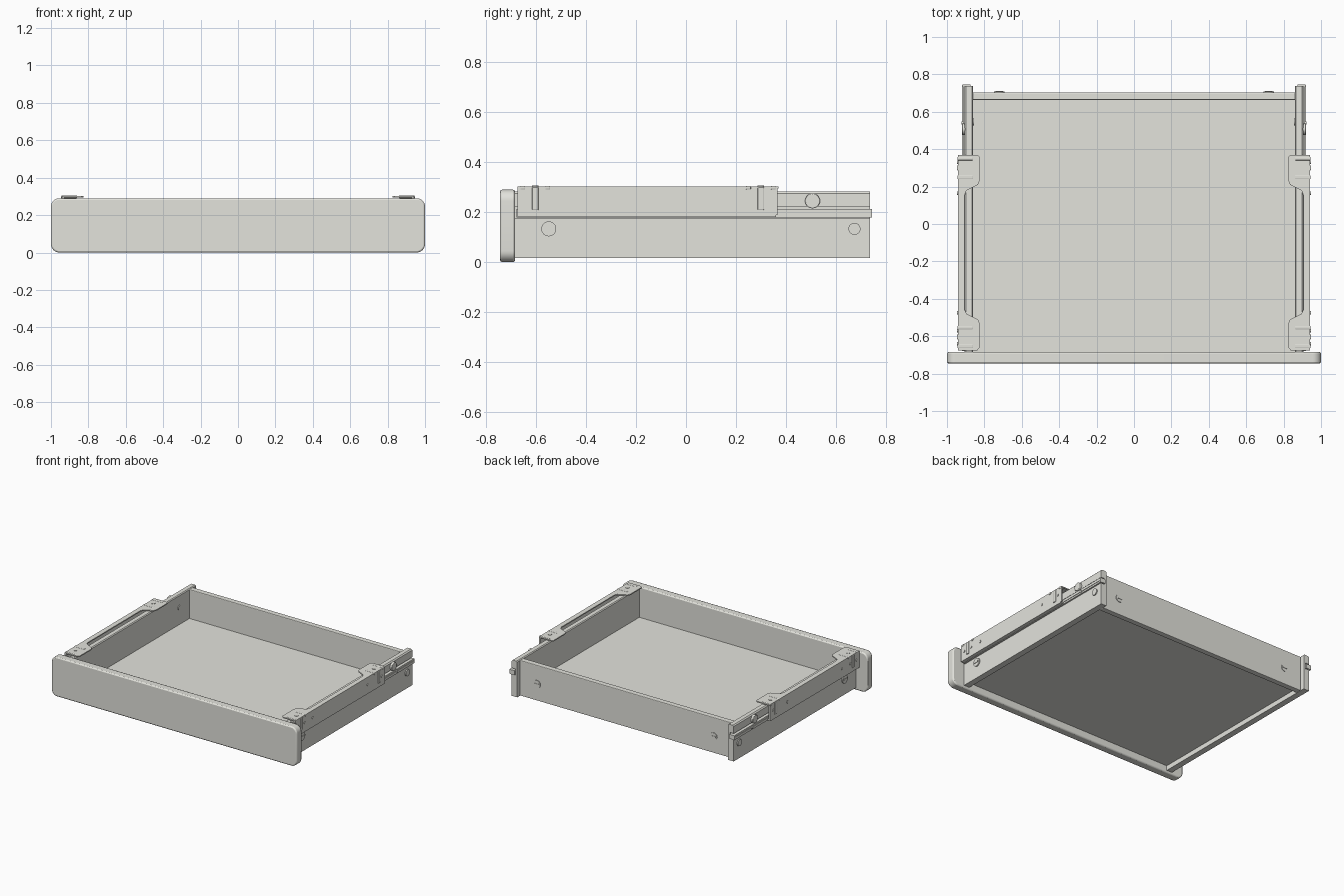
import bpy, bmesh, math
from mathutils import Matrix, Vector

if "Cube" in bpy.data.objects:
    bpy.data.objects.remove(bpy.data.objects["Cube"])

# single painted finish
mat = bpy.data.materials.new("warm_grey")
mat.use_nodes = True
colour = (0.77, 0.77, 0.72, 1)
mat.diffuse_color = colour
mat.node_tree.nodes["Principled BSDF"].inputs["Base Color"].default_value = colour


def finish(name, bm, bevel=0, segments=2, smooth=False):
    bmesh.ops.recalc_face_normals(bm, faces=bm.faces)
    mesh = bpy.data.meshes.new(name)
    bm.to_mesh(mesh)
    bm.free()
    mesh.materials.append(mat)
    ob = bpy.data.objects.new(name, mesh)
    bpy.context.collection.objects.link(ob)
    if bevel:
        mod = ob.modifiers.new("edge", "BEVEL")
        mod.width, mod.segments = bevel, segments
        mod.limit_method, mod.angle_limit = "ANGLE", math.radians(40)
    if smooth:
        bpy.ops.object.select_all(action="DESELECT")
        ob.select_set(True)
        bpy.context.view_layer.objects.active = ob
        bpy.ops.object.shade_smooth_by_angle()
    return ob


def box(name, x, y, z, bevel=0):
    bm = bmesh.new()
    bmesh.ops.create_cube(bm, size=1)
    for v in bm.verts:
        v.co = [(a[0] + a[1]) / 2 + c * (a[1] - a[0]) for a, c in zip((x, y, z), v.co)]
    return finish(name, bm, bevel)


def prism(name, points, axis, start, end, bevel=0, smooth=False):
    """Extrude a closed 2D outline along an axis (outline uses the other two)."""
    bm = bmesh.new()

    def place(p):
        c = list(p)
        c.insert("xyz".index(axis), start)
        return bm.verts.new(c)
    face = bm.faces.new([place(p) for p in points])
    new = bmesh.ops.extrude_face_region(bm, geom=[face])["geom"]
    shift = Vector([end - start if a == axis else 0 for a in "xyz"])
    bmesh.ops.translate(bm, vec=shift, verts=[g for g in new if isinstance(g, bmesh.types.BMVert)])
    return finish(name, bm, bevel, smooth=smooth)


def disc(name, centre, radius, depth, axis, bevel=0):
    bm = bmesh.new()
    turn = {"x": Matrix.Rotation(math.pi / 2, 4, "Y"),
            "y": Matrix.Rotation(math.pi / 2, 4, "X"), "z": Matrix()}[axis]
    bmesh.ops.create_cone(bm, cap_ends=True, segments=24, radius1=radius, radius2=radius,
                          depth=depth, matrix=Matrix.Translation(centre) @ turn)
    return finish(name, bm, bevel, smooth=True)


# front panel with rounded corners
r = 0.045
outline = []
for i, (cx, cz) in enumerate([(1 - r, 0.29 - r), (r - 1, 0.29 - r), (r - 1, r), (1 - r, r)]):
    for k in range(9):
        a = math.pi / 2 * (i + k / 8)
        outline.append((cx + r * math.cos(a), cz + r * math.sin(a)))
prism("front_panel", outline, "y", -0.745, -0.685, bevel=0.008, smooth=True)

# recessed floor and back wall
box("floor", (-0.87, 0.87), (-0.69, 0.69), (0.052, 0.064))
box("back_wall", (-0.862, 0.862), (0.663, 0.704), (0.017, 0.278), 0.005)

for s, side in ((1, "left"), (-1, "right")):
    def sx(a, b):
        return tuple(sorted((s * a, s * b)))

    # drawer side, a folded section with a channel for the runner
    section = [(0.86, 0.017), (0.905, 0.017), (0.905, 0.177), (0.875, 0.177), (0.875, 0.222),
               (0.905, 0.222), (0.905, 0.274), (0.897, 0.282), (0.866, 0.282), (0.86, 0.276)]
    prism(side + "_drawer_side", [(s * x, z) for x, z in section], "y", -0.685, 0.737)

    # sliding runner in the channel
    box(side + "_runner_core", sx(0.875, 0.905), (-0.68, 0.74), (0.185, 0.212))
    box(side + "_runner_rail", sx(0.90, 0.915), (-0.68, 0.745), (0.178, 0.212))
    box(side + "_runner_bead", sx(0.91, 0.919), (-0.68, 0.74), (0.19, 0.20))
    box(side + "_runner_stop", sx(0.875, 0.918), (0.735, 0.745), (0.18, 0.212))

    # cabinet rail: outer plate, lower lip, and top flange with two tabs
    box(side + "_cabinet_plate", sx(0.931, 0.941), (-0.675, 0.367), (0.188, 0.30))
    box(side + "_cabinet_lip", sx(0.908, 0.941), (-0.675, 0.36), (0.18, 0.19))
    flange = [(0.941, -0.675), (0.941, 0.37), (0.838, 0.37), (0.826, 0.36), (0.826, 0.23),
              (0.834, 0.21), (0.895, 0.18), (0.905, 0.155), (0.905, -0.46), (0.895, -0.48),
              (0.834, -0.51), (0.826, -0.53), (0.826, -0.66), (0.838, -0.675)]
    prism(side + "_cabinet_flange", [(s * x, y) for x, y in flange], "z", 0.295, 0.303)

    # pressed ribs and fixing screws on the tabs
    for y in (0.3, -0.604):
        for d in (-0.05, 0.05):
            box(side + "_tab_rib", sx(0.86, 0.944), (y + d - 0.01, y + d + 0.01),
                (0.29, 0.305), 0.004)
        box(side + "_plate_rib", sx(0.935, 0.947), (y - 0.013, y + 0.013), (0.208, 0.3), 0.004)
        disc(side + "_tab_screw", (s * 0.9, y, 0.302), 0.013, 0.008, "z")
    for y in (-0.64, -0.57, -0.475, 0.165, 0.33):
        disc(side + "_plate_rivet", (s * 0.941, y, 0.247), 0.009, 0.01, "x")

    # roller, side fasteners and the inner rivet cap
    disc(side + "_roller", (s * 0.905, 0.507, 0.245), 0.03, 0.03, "x", 0.003)
    disc(side + "_runner_rivet", (s * 0.915, 0.54, 0.195), 0.009, 0.012, "x")
    disc(side + "_inner_cap", (s * 0.86, 0.545, 0.19), 0.018, 0.01, "x")
    disc(side + "_front_cam", (s * 0.905, -0.55, 0.133), 0.03, 0.016, "x")
    disc(side + "_rear_cam", (s * 0.905, 0.675, 0.133), 0.024, 0.016, "x")
    box(side + "_cam_slot", sx(0.907, 0.917), (-0.57, -0.53), (0.128, 0.138))

    # back fasteners
    disc(side + "_back_cam", (s * 0.72, 0.703, 0.14), 0.028, 0.012, "y")
    box(side + "_back_cam_slot", sx(0.70, 0.74), (0.704, 0.712), (0.135, 0.145))
